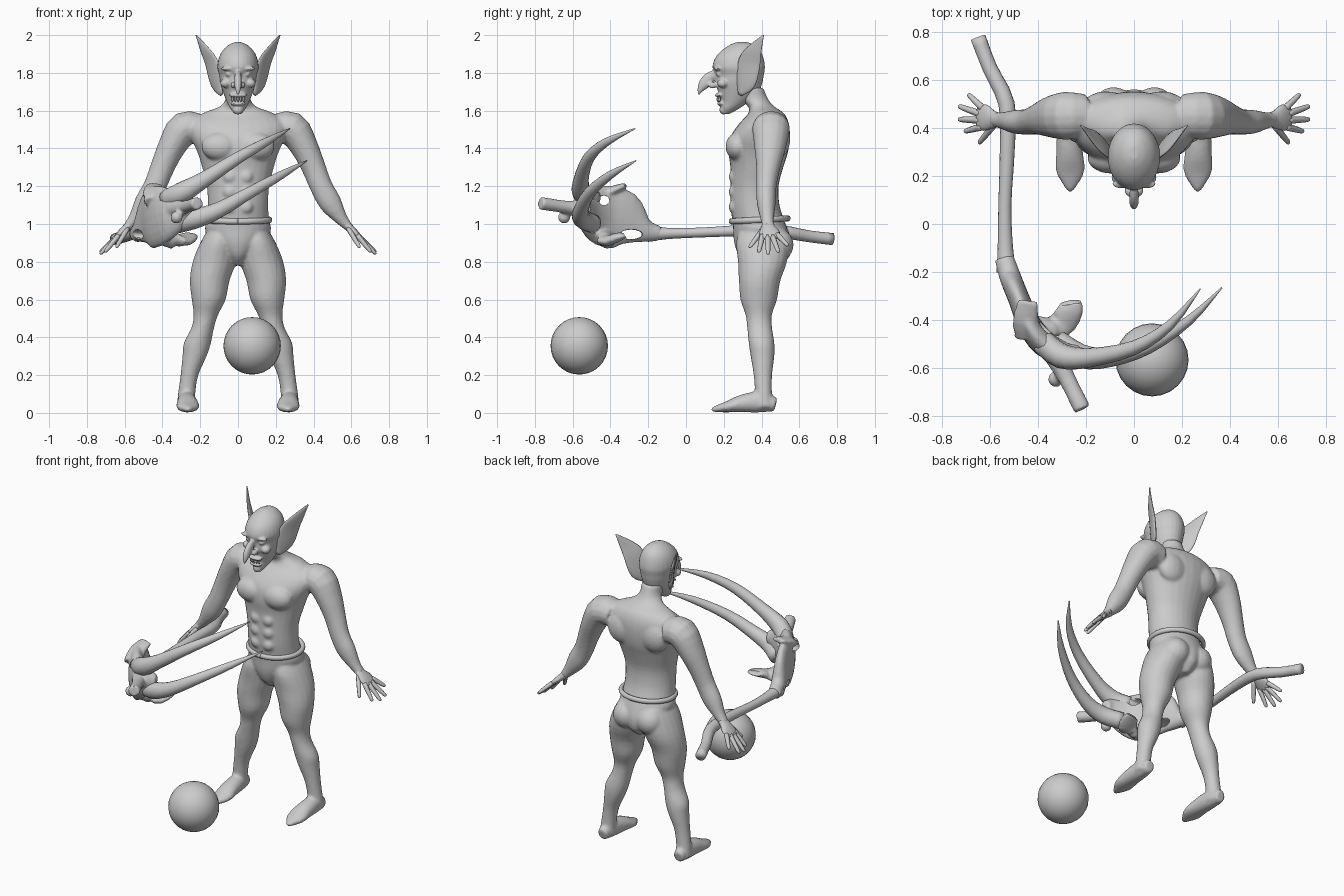
import bpy, bmesh, math
from mathutils import Vector, Matrix

grey = bpy.data.materials.new("plain_grey")
grey.diffuse_color = (0.6, 0.6, 0.6, 1)


def spline(pts, steps):
    """Catmull-Rom interpolation of (x, y, z, a, b) stations."""
    out = []
    for i in range(len(pts) - 1):
        p0, p1, p2, p3 = (pts[max(0, min(len(pts) - 1, i + k))] for k in (-1, 0, 1, 2))
        for j in range(steps):
            t = j / steps
            out.append([0.5 * (2 * q1 + (q2 - q0) * t + (2 * q0 - 5 * q1 + 4 * q2 - q3) * t * t
                               + (3 * q1 - q0 - 3 * q2 + q3) * t ** 3)
                        for q0, q1, q2, q3 in zip(p0, p1, p2, p3)])
    return out + [list(pts[-1])]


def tube(bm, pts, ref=(1, 0, 0), s=1, flat=False, seg=16, steps=3):
    """Capped loft of ellipses; a is measured along ref, b across it."""
    st = spline(pts, steps)
    cs = [Vector(p[:3]) for p in st]
    rings = []
    for i, p in enumerate(st):
        t = cs[min(i + 1, len(cs) - 1)] - cs[max(i - 1, 0)]
        t = Vector((0, 0, 1)) if flat else t.normalized()
        u = Vector(ref)
        u = (u - t * u.dot(t)).normalized()
        v = t.cross(u)
        ring = []
        for k in range(seg):
            w = 2 * math.pi * k / seg
            c = cs[i] + u * max(p[3], .003) * math.cos(w) + v * max(p[4], .003) * math.sin(w)
            ring.append(bm.verts.new((c.x * s, c.y, c.z)))
        rings.append(ring)
    for r0, r1 in zip(rings, rings[1:]):
        for k in range(seg):
            bm.faces.new((r0[k], r0[(k + 1) % seg], r1[(k + 1) % seg], r1[k]))
    bm.faces.new(rings[0])
    bm.faces.new(rings[-1])


def blob(bm, c, r, seg=16, rings=12):
    m = Matrix.Translation(c) @ Matrix.Diagonal((*r, 1))
    bmesh.ops.create_uvsphere(bm, u_segments=seg, v_segments=rings, radius=1, matrix=m)


def finish(name, bm, voxel=0, relax=4):
    bmesh.ops.recalc_face_normals(bm, faces=bm.faces)
    for f in bm.faces:
        f.smooth = True
    me = bpy.data.meshes.new(name)
    bm.to_mesh(me)
    bm.free()
    me.materials.append(grey)
    ob = bpy.data.objects.new(name, me)
    bpy.context.collection.objects.link(ob)
    if voxel:  # fuse overlapping volumes into one skin
        m = ob.modifiers.new("fuse", 'REMESH')
        m.mode = 'VOXEL'
        m.voxel_size = voxel
        m.use_smooth_shade = True
        m = ob.modifiers.new("relax", 'SMOOTH')
        m.factor = 0.5
        m.iterations = relax
    return ob


def upright(rows):
    """Rows of (z, half width, front y, back y) to stations."""
    return [(0, (f + b) / 2, z, w, (b - f) / 2) for z, w, f, b in rows]


# torso, arms and legs
bm = bmesh.new()
tube(bm, upright([(.78, .03, .33, .50), (.83, .08, .28, .55), (.90, .14, .255, .56), (.97, .175, .25, .54),
                  (1.02, .165, .245, .52), (1.1, .16, .235, .495), (1.2, .165, .235, .49),
                  (1.3, .19, .235, .515), (1.38, .215, .225, .54), (1.46, .25, .235, .55),
                  (1.53, .26, .28, .545), (1.585, .19, .33, .52), (1.62, .10, .33, .47),
                  (1.66, .066, .29, .435), (1.72, .065, .27, .41)]), flat=True, seg=28)
for s in (1, -1):
    tube(bm, [(.2, .45, 1.5, .09, .08), (.285, .45, 1.505, .10, .09), (.35, .445, 1.41, .085, .074),
              (.4, .435, 1.3, .064, .064), (.44, .425, 1.2, .054, .06), (.49, .425, 1.11, .05, .06),
              (.545, .43, 1.03, .036, .036), (.585, .435, .985, .03, .024)], (0, 1, 0), s)
    tube(bm, [(.09, .405, .97, .07, .12), (.105, .405, .9, .095, .14), (.125, .405, .8, .115, .13),
              (.15, .39, .7, .105, .11), (.155, .385, .6, .09, .097), (.17, .385, .52, .065, .07),
              (.187, .39, .45, .06, .066), (.215, .4, .37, .072, .068), (.23, .405, .3, .064, .063),
              (.257, .407, .2, .047, .049), (.272, .41, .1, .046, .046), (.275, .41, .03, .05, .06)],
         (1, 0, 0), s, flat=True, seg=20)
    # foot
    tube(bm, [(.275, .475, .043, .032, .036), (.272, .4, .058, .048, .056), (.268, .3, .05, .056, .048),
              (.265, .22, .032, .06, .03), (.265, .165, .022, .032, .019), (.265, .135, .016, .01, .01)],
         (1, 0, 0), s)
    # chest, belly, shoulder blade and buttock muscles
    blob(bm, (.095 * s, .275, 1.41), (.1, .066, .075))
    blob(bm, (.115 * s, .49, 1.45), (.1, .062, .1))
    blob(bm, (.085 * s, .49, .89), (.085, .08, .085))
    for z in (1.09, 1.17, 1.25):
        blob(bm, (.042 * s, .25, z), (.036, .024, .034))
finish("body", bm, .009)

# head with brows, eyes, cheeks, nose and lips
bm = bmesh.new()
tube(bm, upright([(1.583, .018, .19, .23), (1.61, .04, .18, .28), (1.645, .058, .185, .33),
                  (1.70, .08, .17, .385), (1.75, .094, .155, .405), (1.79, .1, .155, .412),
                  (1.83, .109, .14, .418), (1.88, .101, .155, .41), (1.92, .08, .19, .392),
                  (1.95, .047, .235, .358), (1.963, .015, .27, .325)]), flat=True, seg=28)
tube(bm, [(0, .17, 1.81, .014, .014), (0, .125, 1.775, .019, .03), (0, .095, 1.74, .02, .03),
          (0, .075, 1.71, .014, .016), (0, .068, 1.685, .005, .005)], seg=14)
blob(bm, (0, .197, 1.605), (.028, .02, .026))
blob(bm, (0, .175, 1.682), (.05, .022, .012))
blob(bm, (0, .185, 1.637), (.042, .022, .01))
for s in (1, -1):
    blob(bm, (.05 * s, .166, 1.823), (.042, .018, .012))
    blob(bm, (.045 * s, .178, 1.793), (.022, .018, .014))
    blob(bm, (.066 * s, .195, 1.745), (.028, .03, .024))
    blob(bm, (.024 * s, .142, 1.735), (.015, .026, .017))
finish("head", bm, .006, 2)

# teeth
bm = bmesh.new()
for x in (-.03, -.015, 0, .015, .03):
    blob(bm, (x, .168 + abs(x) * .3, 1.66), (.006, .006, .014), 8, 6)
finish("teeth", bm)

for s, side in ((1, "left"), (-1, "right")):
    # pointed ear
    bm = bmesh.new()
    tube(bm, [(.088, .285, 1.685, .012, .008), (.113, .315, 1.75, .06, .014), (.14, .335, 1.85, .066, .012),
              (.178, .365, 1.92, .042, .009), (.222, .41, 2.0, .003, .003)], (.5, .85, 0), s)
    finish("ear_" + side, bm)
    # hand: palm, thumb and four fingers
    bm = bmesh.new()
    tube(bm, [(.565, .435, 1.005, .03, .024), (.59, .435, .98, .04, .022), (.62, .442, .953, .055, .018),
              (.65, .445, .925, .045, .011)], (0, 1, 0), s)
    for base, tip in (((.585, .41, .975), (.645, .335, .875)), ((.632, .405, .94), (.705, .385, .85)),
                      ((.64, .432, .935), (.73, .435, .84)), ((.64, .458, .935), (.73, .49, .85)),
                      ((.63, .482, .945), (.69, .54, .885))):
        b, t = Vector(base), Vector(tip)
        tube(bm, [(*b, .016, .014), (*b.lerp(t, .6), .013, .012), (*b.lerp(t, .93), .01, .009),
                  (*t, .003, .003)], (0, 1, 0), s, seg=8)
    finish("hand_" + side, bm)

# rolled waistband of the briefs
bm = bmesh.new()
N = 24
tube(bm, [(.168 * math.sin(w), .39 - .15 * math.cos(w), 1.022 - .008 * math.cos(w), .016, .014)
          for w in (2 * math.pi * i / N for i in range(N + 1))], (0, 0, 1), seg=10, steps=2)
finish("waistband", bm)

# staff shaft
bm = bmesh.new()
tube(bm, [(-.648, .775, .92, .032, .032), (-.6, .65, .935, .031, .031), (-.53, .5, .96, .034, .034),
          (-.527, .31, .965, .031, .03), (-.537, .08, .955, .027, .026), (-.535, -.1, .95, .032, .03),
          (-.53, -.2, .95, .042, .045)], (1, 0, 0))
finish("staff_shaft", bm)

# bony staff head with flaps, peg and knob
bm = bmesh.new()
tube(bm, [(-.54, -.14, .95, .04, .04), (-.515, -.22, .965, .065, .045), (-.475, -.32, 1.02, .15, .045),
          (-.435, -.42, 1.04, .165, .05), (-.37, -.5, 1.06, .14, .055), (-.28, -.54, 1.08, .085, .045),
          (-.22, -.53, 1.08, .04, .03)], (0, 0, 1), seg=20)
tube(bm, [(-.44, -.46, 1.12, .06, .04), (-.45, -.4, 1.17, .055, .028), (-.44, -.32, 1.205, .045, .014)],
     (1, 0, 0))
tube(bm, [(-.4, -.43, .93, .04, .05), (-.31, -.42, .91, .06, .03), (-.265, -.36, .93, .055, .025),
          (-.265, -.315, .94, .045, .012)], (1, 0, 0))
tube(bm, [(-.33, -.54, 1.08, .05, .05), (-.28, -.64, 1.09, .036, .034), (-.215, -.77, 1.11, .036, .034)],
     (1, 0, 0))
blob(bm, (-.325, -.645, 1.035), (.033, .033, .033))
head = finish("staff_head", bm, .009)
bm = bmesh.new()
blob(bm, (-.45, -.435, 1.125), (.3, .03, .026))
blob(bm, (-.45, -.29, .945), (.3, .06, .026))
cut = finish("staff_hole_cutter", bm)
cut.hide_render = True
cut.hide_set(True)
m = head.modifiers.new("holes", 'BOOLEAN')
m.operation = 'DIFFERENCE'
m.object = cut

# two curved tusks
for name, pts in (("upper_tusk", [(-.38, -.49, 1.13, .05, .05), (-.3, -.55, 1.165, .056, .052),
                                  (-.18, -.555, 1.235, .042, .04), (0, -.515, 1.35, .032, .03),
                                  (.15, -.42, 1.435, .022, .02), (.275, -.27, 1.505, .003, .003)]),
                  ("lower_tusk", [(-.32, -.49, 1.0, .05, .05), (-.22, -.55, 1.03, .052, .05),
                                  (-.1, -.555, 1.075, .042, .04), (.06, -.51, 1.165, .032, .03),
                                  (.23, -.4, 1.26, .022, .02), (.365, -.265, 1.335, .003, .003)])):
    bm = bmesh.new()
    tube(bm, pts, (0, 0, 1))
    finish(name, bm)

# ball
bm = bmesh.new()
blob(bm, (.075, -.565, .355), (.152, .152, .152), 24, 16)
finish("ball", bm)
